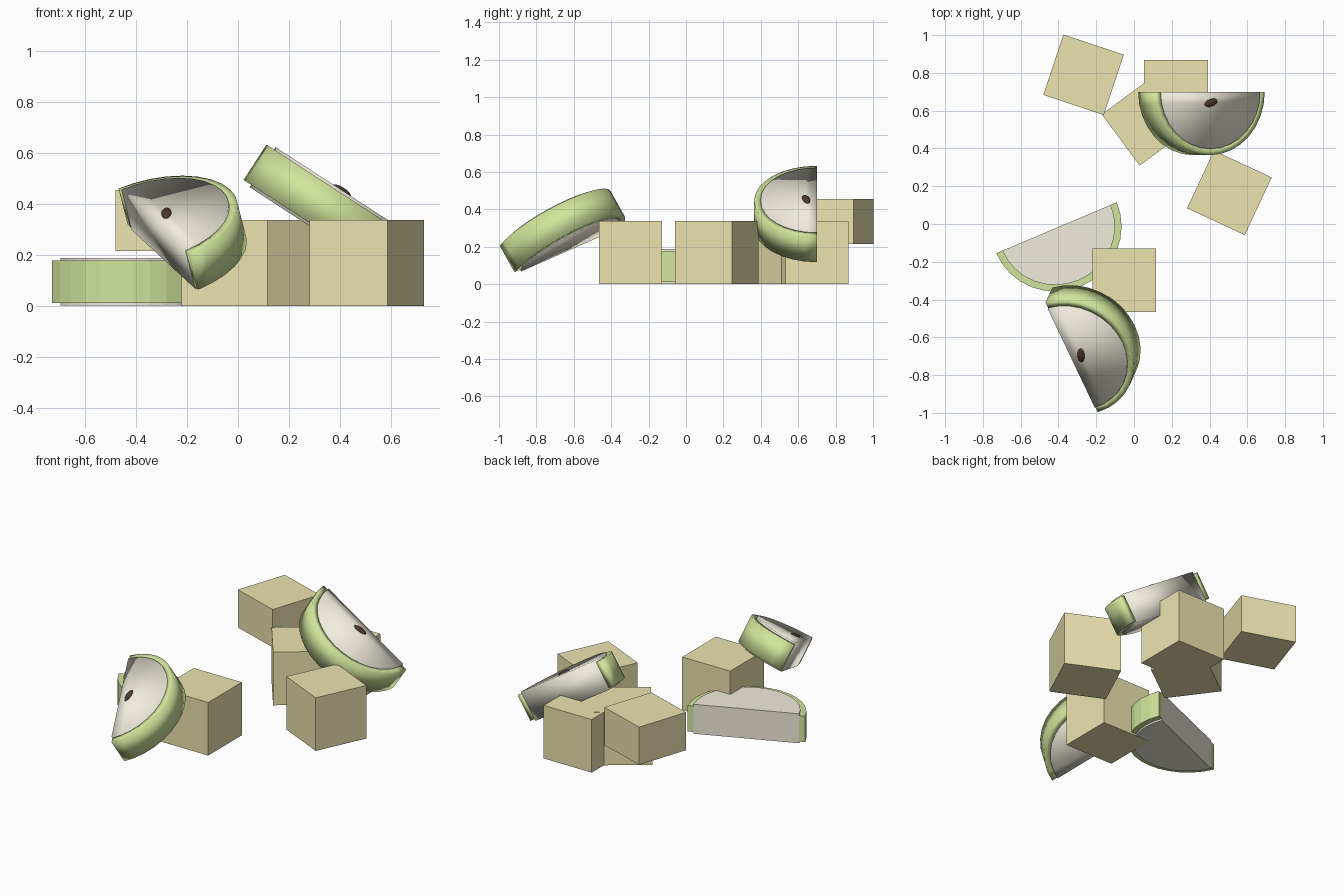
import bpy, bmesh, math
from mathutils import Matrix, Vector

if "Cube" in bpy.data.objects:
    bpy.data.objects.remove(bpy.data.objects["Cube"])


def material(name, rgb):
    m = bpy.data.materials.new(name)
    m.diffuse_color = (*rgb, 1)
    m.use_nodes = True
    m.node_tree.nodes["Principled BSDF"].inputs["Base Color"].default_value = m.diffuse_color
    return m


CHEESE = material("cheese", (0.85, 0.77, 0.43))
PEEL = material("peel", (0.64, 0.78, 0.33))
FLESH = material("flesh", (0.88, 0.84, 0.72))
SEED = material("seed", (0.07, 0.04, 0.03))


def finish(name, bm, mat, matrix, smooth=False):
    bmesh.ops.recalc_face_normals(bm, faces=bm.faces)
    me = bpy.data.meshes.new(name)
    bm.to_mesh(me)
    bm.free()
    me.materials.append(mat)
    for p in me.polygons:
        p.use_smooth = smooth
    ob = bpy.data.objects.new(name, me)
    ob.matrix_world = matrix
    bpy.context.collection.objects.link(ob)


def cube(name, x, y, z, angle, height):
    bm = bmesh.new()
    bmesh.ops.create_cube(bm, size=1)
    bmesh.ops.scale(bm, vec=(0.337, 0.337, height), verts=bm.verts)
    finish(name, bm, CHEESE, Matrix.Translation((x, y, z + height / 2))
           @ Matrix.Rotation(math.radians(angle), 4, 'Z'))


def arc(r, n=16):
    # Half circle bulging towards local -y
    return [(r * math.cos(math.pi * (1 + i / n)), 0.97 * r * math.sin(math.pi * (1 + i / n)))
            for i in range(n + 1)]


def slab(rows, thick):
    # Extrude a flat outline made of faces
    bm = bmesh.new()
    for row in rows:
        bm.faces.new([bm.verts.new((x, y, -thick / 2)) for x, y in row])
    bmesh.ops.remove_doubles(bm, verts=bm.verts, dist=1e-5)
    ext = bmesh.ops.extrude_face_region(bm, geom=bm.faces[:], use_keep_orig=True)
    new = [g for g in ext["geom"] if isinstance(g, bmesh.types.BMVert)]
    bmesh.ops.translate(bm, vec=(0, 0, thick), verts=new)
    return bm


def slice_part(name, matrix, smooth, seed_angle=None):
    outer, inner = arc(0.346), arc(0.311)
    # Green half ring of peel
    quads = [(outer[i], outer[i + 1], inner[i + 1], inner[i]) for i in range(16)]
    finish(name + "_peel", slab(quads, 0.165), PEEL, matrix, smooth)
    # Pale half disc of flesh, slightly thicker than the peel
    finish(name + "_flesh", slab([inner], 0.187), FLESH, matrix, smooth)
    # Seed on the upper face
    if seed_angle is not None:
        bm = bmesh.new()
        bmesh.ops.create_uvsphere(bm, u_segments=16, v_segments=10, radius=1)
        bmesh.ops.scale(bm, vec=(0.042, 0.02, 0.012), verts=bm.verts)
        finish(name + "_seed", bm, SEED, matrix @ Matrix.Translation((0, -0.058, 0.093))
               @ Matrix.Rotation(math.radians(seed_angle), 4, 'Z'), True)


# Cheese cubes
cube("cheese_cube_front", -0.052, -0.297, 0, 0, 0.337)
cube("cheese_cube_right", 0.505, 0.165, 0, -25, 0.337)
cube("cheese_cube_back", 0.2225, 0.70, 0, 0, 0.337)
cube("cheese_cube_middle", 0.065, 0.545, 0, 36.5, 0.338)
cube("cheese_cube_raised", -0.267, 0.79, 0.215, -18.4, 0.24)

# Apple slices: one flat, one leaning on the back cubes, one on the front cube
slice_part("flat_slice", Matrix.Translation((-0.41, -0.02, 0.095))
           @ Matrix.Rotation(math.radians(22.9), 4, 'Z'), False)
slice_part("back_slice", Matrix.Translation((0.357, 0.70, 0.375))
           @ Matrix.Rotation(math.radians(33), 4, 'Y'), True, 15)
x_axis = Vector((-0.40, 0.84, 0.37)).normalized()
y_axis = Vector((-0.22, -0.47, 0.855)).cross(x_axis).normalized()
z_axis = x_axis.cross(y_axis)
tilt = Matrix((x_axis, y_axis, z_axis)).transposed().to_4x4()
slice_part("front_slice", Matrix.Translation((-0.312, -0.666, 0.262)) @ tilt, True, -22)
